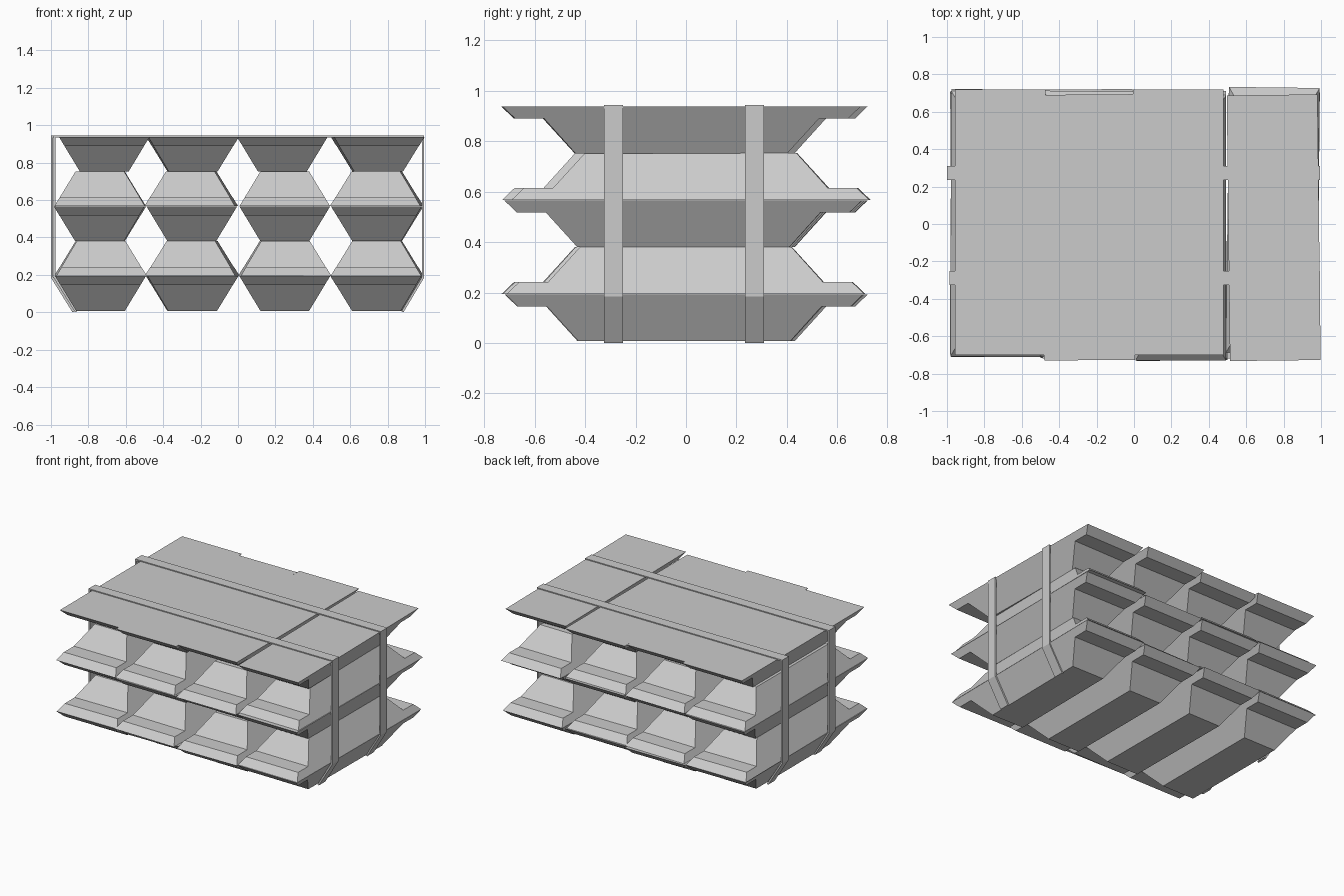
import bpy, bmesh
from mathutils import Matrix

if "Cube" in bpy.data.objects:
    bpy.data.objects.remove(bpy.data.objects["Cube"])

metal = bpy.data.materials.new("grey_metal")
metal.diffuse_color = (0.6, 0.6, 0.6, 1)
metal.use_nodes = True
metal.node_tree.nodes["Principled BSDF"].inputs["Base Color"].default_value = metal.diffuse_color


def finish(name, bm):
    bmesh.ops.recalc_face_normals(bm, faces=bm.faces)
    me = bpy.data.meshes.new(name)
    bm.to_mesh(me)
    bm.free()
    me.materials.append(metal)
    ob = bpy.data.objects.new(name, me)
    bpy.context.collection.objects.link(ob)
    return ob


# ingot side profile (y, height below the wide face); width tapers with height
H, WIDE, NARROW = 0.186, 0.485, 0.26
HALF = [(0.71, 0.0), (0.66, 0.048), (0.545, 0.048), (0.42, H)]


def ingot(name, x, y, z_wide, up, yaw):
    """Tapered bar with a lug at each end; up=-1 hangs below its wide face."""
    bm = bmesh.new()
    prof = HALF + [(-a, h) for a, h in reversed(HALF)]
    sides = []
    for s in (-1, 1):
        sides.append([bm.verts.new((s * (WIDE + (NARROW - WIDE) * h / H) / 2, a, up * h))
                      for a, h in prof])
    n = len(prof)
    for loop in sides:
        bm.faces.new(loop)
    for i in range(n):
        j = (i + 1) % n
        bm.faces.new((sides[0][i], sides[0][j], sides[1][j], sides[1][i]))
    ob = finish(name, bm)
    ob.matrix_world = Matrix.Translation((x, y, z_wide)) @ Matrix.Rotation(yaw, 4, 'Z')


# layers, bottom to top: wide-face height, direction, column x, y shift, yaw
LAYERS = [
    (0.193, -1, (-0.735, -0.245, 0.25, 0.744), (0.0, 0.01, -0.01, -0.005), (0.0, 0.006, 0.0, -0.01)),
    (0.194, 1, (-0.735, -0.245, 0.25, 0.744), (0.0, -0.01, -0.02, 0.0), (0.008, -0.016, 0.01, -0.009)),
    (0.566, -1, (-0.738, -0.247, 0.25, 0.744), (0.01, -0.01, 0.0, -0.01), (-0.006, 0.0, 0.0, -0.006)),
    (0.567, 1, (-0.737, -0.25, 0.25, 0.742), (0.0, 0.0, -0.02, 0.02), (-0.004, -0.012, 0.0, -0.012)),
    (0.938, -1, (-0.715, -0.243, 0.237, 0.747), (0.01, -0.018, 0.01, -0.02), (0.0, 0.008, 0.0, 0.012)),
]
for li, (z, up, xs, ys, yaws) in enumerate(LAYERS):
    for ci in range(4):
        ingot(f"ingot_layer{li + 1}_{ci + 1}", xs[ci], ys[ci], z, up, yaws[ci])

# straps: band over the top, down both sides, tucked in along the lowest bars
for name, y0, y1, left in (("front_strap", -0.325, -0.25, -0.986), ("back_strap", 0.235, 0.31, -1.0)):
    outer = [(left + 0.115, 0.0), (left, 0.185), (left, 0.945), (0.995, 0.945), (0.995, 0.185), (0.885, 0.0)]
    inner = [(left + 0.127, 0.004), (left + 0.011, 0.19), (left + 0.011, 0.935),
             (0.984, 0.935), (0.984, 0.19), (0.873, 0.004)]
    bm = bmesh.new()
    rows = [[bm.verts.new(c) for c in ((o[0], y0, o[1]), (o[0], y1, o[1]), (i[0], y1, i[1]), (i[0], y0, i[1]))]
            for o, i in zip(outer, inner)]
    for a, b in zip(rows, rows[1:]):
        for k in range(4):
            m = (k + 1) % 4
            bm.faces.new((a[k], a[m], b[m], b[k]))
    bm.faces.new(rows[0])
    bm.faces.new(rows[-1])
    finish(name, bm)
